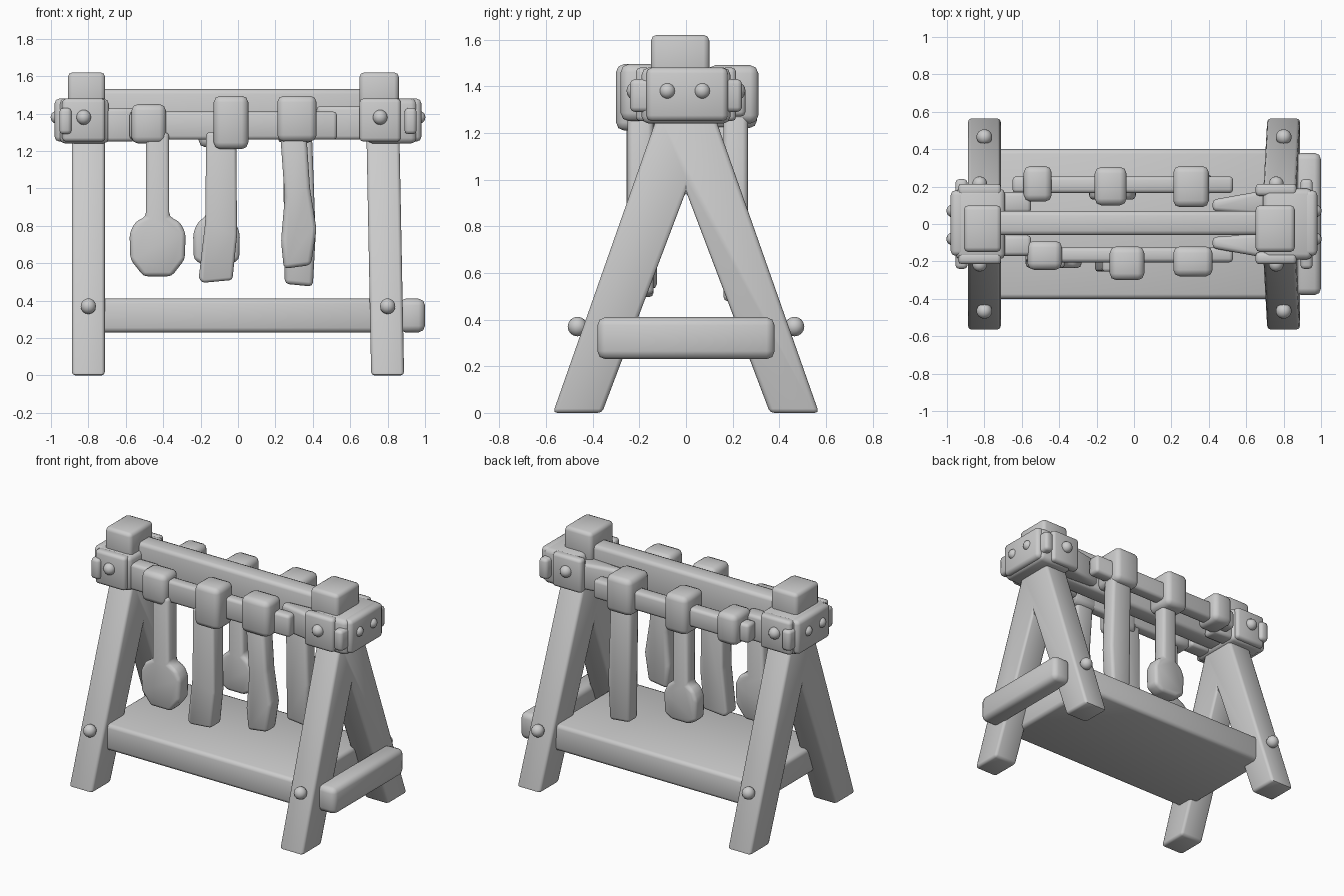
import bpy
import bmesh
import math
from mathutils import Vector

cube = bpy.data.objects.get("Cube")
if cube:
    bpy.data.objects.remove(cube, do_unlink=True)

grey = bpy.data.materials.new("plain_grey")
grey.use_nodes = True
COLOUR = (0.6, 0.6, 0.6, 1)
grey.diffuse_color = COLOUR
grey.node_tree.nodes["Principled BSDF"].inputs["Base Color"].default_value = COLOUR


def finish(name, bm, bevel=0.0):
    """Round the edges, smooth the shading and add the object to the scene."""
    bmesh.ops.recalc_face_normals(bm, faces=bm.faces)
    if bevel:
        bmesh.ops.bevel(bm, geom=bm.edges[:], offset=bevel, segments=2,
                        profile=0.5, affect='EDGES', clamp_overlap=True)
    mesh = bpy.data.meshes.new(name)
    bm.to_mesh(mesh)
    bm.free()
    mesh.materials.append(grey)
    obj = bpy.data.objects.new(name, mesh)
    bpy.context.collection.objects.link(obj)
    bpy.ops.object.select_all(action='DESELECT')
    obj.select_set(True)
    bpy.context.view_layer.objects.active = obj
    bpy.ops.object.shade_smooth_by_angle(angle=math.radians(50))
    return obj


def prism(name, outline, axis, lo, hi, bevel):
    """Extrude a 2D outline along x (outline in y, z), y (x, z) or z (x, y)."""
    bm = bmesh.new()

    def place(p, depth):
        co = list(p)
        co.insert("xyz".index(axis), depth)
        return bm.verts.new(co)

    face = bm.faces.new([place(p, lo) for p in outline])
    new = bmesh.ops.extrude_face_region(bm, geom=[face])["geom"]
    shift = Vector([hi - lo if a == axis else 0 for a in "xyz"])
    bmesh.ops.translate(bm, vec=shift,
                        verts=[v for v in new if isinstance(v, bmesh.types.BMVert)])
    return finish(name, bm, bevel)


def box(name, x, y, z, bevel=0.02):
    outline = [(x[0], y[0]), (x[1], y[0]), (x[1], y[1]), (x[0], y[1])]
    return prism(name, outline, "z", z[0], z[1], bevel)


def peg(name, centre, radius=0.042):
    bm = bmesh.new()
    bmesh.ops.create_uvsphere(bm, u_segments=14, v_segments=8, radius=radius)
    bmesh.ops.translate(bm, vec=Vector(centre), verts=bm.verts)
    return finish(name, bm)


# A-shaped trestles, with pegs low on each leg
TRESTLE = [(-.57, 0), (-.36, 0), (0, .95), (.36, 0), (.57, 0), (.12, 1.28), (-.12, 1.28)]
for side, s, lean in (("right", -1, 0), ("left", 1, -0.025)):
    legs = prism(side + "_trestle", TRESTLE, "x", s * .8 - .088, s * .8 + .088, .018)
    for v in legs.data.vertices:
        v.co.x += lean * v.co.z / 1.28
    for end, d in (("front", -1), ("back", 1)):
        peg(f"{side}_{end}_leg_peg", (s * .8, d * .465, .37))

# Joint blocks at the top of the trestles, with caps, plates and pegs
for side, s, cap, plate in (("right", -1, (-.91, -.71), (-.94, -.71)),
                            ("left", 1, (.65, .86), (.65, .87))):
    outer, inner = s * .955, s * .69
    box(side + "_cap", cap, (-.15, .10), (1.40, 1.62), .025)
    box(side + "_joint_block", sorted((outer, inner)), (-.19, .19), (1.24, 1.48), .03)
    box(side + "_end_plate", sorted((s * .98, s * .9)), (-.17, .18), (1.25, 1.48), .025)
    box(side + "_end_band", sorted((s * .955, s * .89)), (-.24, .24), (1.29, 1.43), .02)
    middle = sum(plate) / 2
    for end, d in (("front", -1), ("back", 1)):
        box(f"{side}_{end}_plate", plate, sorted((d * .15, d * .215)), (1.25, 1.48), .02)
        peg(f"{side}_{end}_joint_peg", (middle, d * .215, 1.38), .04)
    for end, y in (("front", -.08), ("back", .07)):
        peg(f"{side}_{end}_end_peg", (s * .968, y, 1.38), .035)

# Top beam and the stubs that carry the rails
box("top_beam", (-.75, .75), (-.06, .07), (1.26, 1.53), .025)
for end, d in (("front", -1), ("back", 1)):
    box(end + "_right_stub", (-.74, -.55), sorted((d * .06, d * .17)), (1.25, 1.43))
    stub = [(.42, d * .07), (.7, d * .05), (.7, d * .18), (.42, d * .13)]
    prism(end + "_left_stub", stub, "z", 1.26, 1.44, .02)

# Hanging rails
box("front_rail", (-.58, .53), (-.205, -.125), (1.26, 1.41))
box("back_rail", (-.65, .53), (.165, .255), (1.27, 1.40))

# Loops around the rails: x range, y range, z range
LOOPS = {
    "front_right": ((-.57, -.385), (-.245, -.09), (1.24, 1.45)),
    "front_middle": ((-.13, .055), (-.30, -.12), (1.21, 1.495)),
    "front_left": ((.21, .42), (-.28, -.12), (1.25, 1.495)),
    "back_right": ((-.59, -.44), (.12, .31), (1.25, 1.46)),
    "back_middle": ((-.21, -.04), (.10, .305), (1.22, 1.48)),
    "back_left": ((.21, .40), (.09, .31), (1.24, 1.49)),
}
for name, (x, y, z) in LOOPS.items():
    box(name + "_loop", x, y, z, .035)


# Hanging tools
def paddle(name, x, half, blade, bottom, y):
    side = [(half, 1.3), (half, .85), (blade * .8, .82), (blade, .76),
            (blade * .97, .62), (blade * .5, bottom)]
    outline = [(x + w, z) for w, z in side] + [(x - w, z) for w, z in reversed(side)]
    prism(name, outline, "y", y[0], y[1], .022)


paddle("front_paddle", -.43, .062, .15, .53, (-.235, -.125))
paddle("back_paddle", -.115, .055, .125, .585, (.13, .235))

front_blade = [(-.17, 1.3), (-.175, .82), (-.21, .52), (-.19, .495), (-.03, .51),
               (-.005, .75), (-.01, 1.3)]
prism("front_middle_blade", front_blade, "y", -.255, -.14, .022)
left_blade = [(.225, 1.3), (.25, .95), (.23, .72), (.245, .57), (.39, .59),
              (.42, .78), (.385, 1.0), (.365, 1.3)]
prism("front_left_blade", left_blade, "y", -.25, -.14, .022)
back_blade = [(.24, 1.3), (.25, .49), (.40, .475), (.415, .75), (.395, 1.3)]
prism("back_left_blade", back_blade, "y", .16, .265, .022)

# Low shelf and the bar across the left end
box("shelf", (-.78, .74), (-.4, .4), (.23, .41), .025)
box("left_end_bar", (.86, 1.0), (-.38, .38), (.23, .41), .035)
